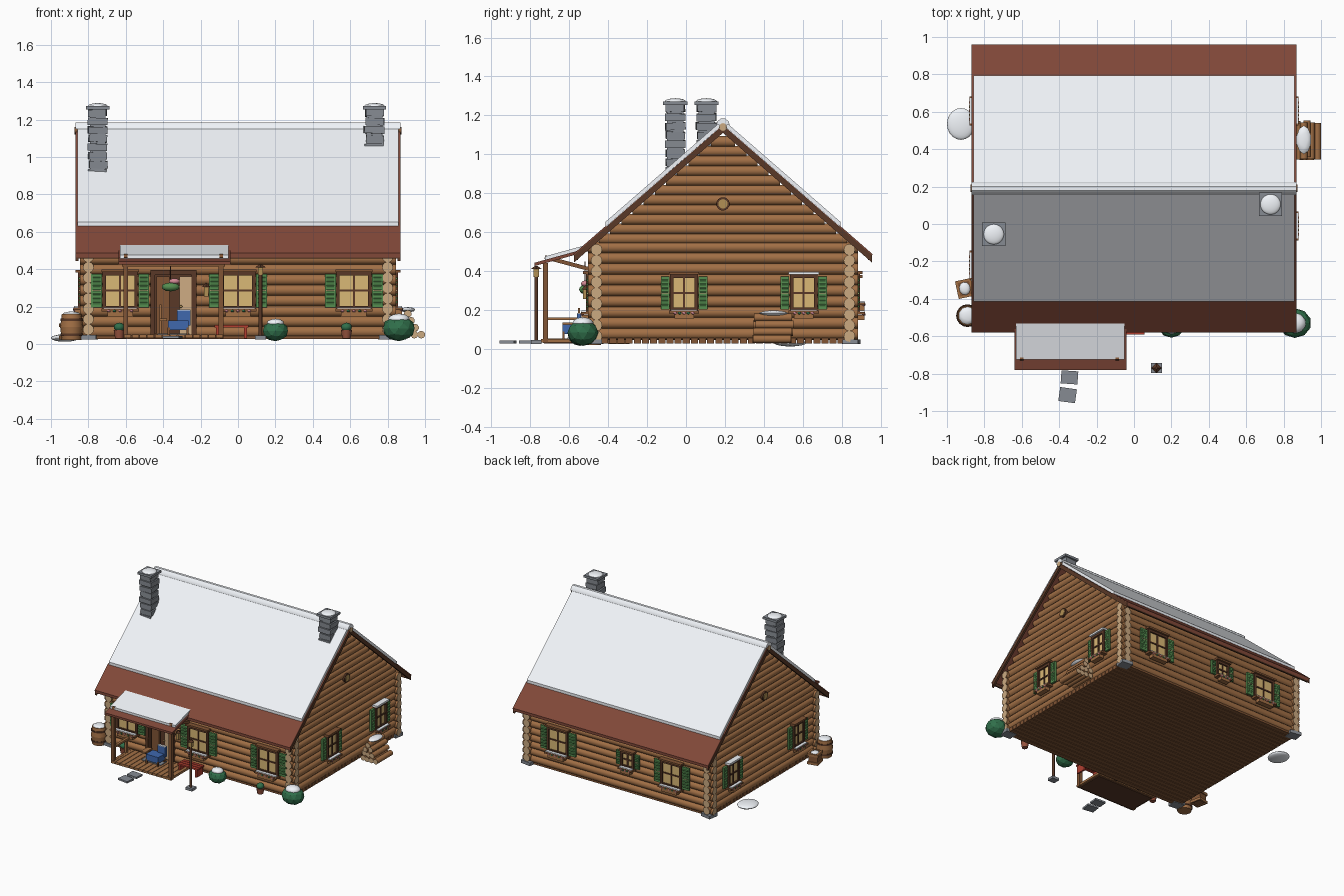
import bpy, bmesh, random
from math import radians, pi
from mathutils import Matrix, Vector, Euler

if "Cube" in bpy.data.objects:
    bpy.data.objects.remove(bpy.data.objects["Cube"])
random.seed(4)

COL = dict(log=(.36, .16, .06), end=(.60, .40, .22), roof=(.22, .065, .04), snow=(.88, .91, .95),
           dark=(.10, .04, .02), trim=(.22, .09, .035), glass=(.70, .48, .18), green=(.09, .27, .08),
           bush=(.03, .16, .07), stone=(.24, .26, .29), red=(.45, .05, .03), blue=(.05, .14, .42),
           pot=(.32, .09, .05), pink=(.65, .25, .3), gold=(.45, .28, .09), black=(.02, .015, .012))
MATS = {}
for k, c in COL.items():
    MATS[k] = bpy.data.materials.new(k)
    MATS[k].diffuse_color = (*c, 1)


class Part:
    """Collects primitives into one named mesh object."""
    def __init__(self, name, loc=(0, 0, 0), rz=0):
        self.name, self.bm, self.mats = name, bmesh.new(), []
        self.m = Matrix.Translation(loc) @ Matrix.Rotation(radians(rz), 4, 'Z')

    def idx(self, mat):
        if mat not in self.mats:
            self.mats.append(mat)
        return self.mats.index(mat)

    def paint(self, verts, mat):
        i = self.idx(mat)
        faces = {f for v in verts for f in v.link_faces}
        for f in faces:
            f.material_index = i
        return faces

    def box(self, c, s, mat, rot=(0, 0, 0)):
        m = Matrix.Translation(c) @ Euler([radians(a) for a in rot]).to_matrix().to_4x4() @ Matrix.Diagonal((*s, 1))
        self.paint(bmesh.ops.create_cube(self.bm, size=1, matrix=m)['verts'], mat)
        return self

    def span(self, x, y, z, mat):
        return self.box([(a[0] + a[1]) / 2 for a in (x, y, z)], [a[1] - a[0] for a in (x, y, z)], mat)

    def cyl(self, p, q, r, mat, end=None, r2=None, n=12):
        p, q = Vector(p), Vector(q)
        d = q - p
        m = Matrix.Translation((p + q) / 2) @ d.to_track_quat('Z', 'Y').to_matrix().to_4x4()
        vs = bmesh.ops.create_cone(self.bm, cap_ends=True, segments=n, radius1=r, radius2=r if r2 is None else r2,
                                   depth=d.length, matrix=m)['verts']
        for f in self.paint(vs, mat):
            if end and len(f.verts) > 4:
                f.material_index = self.idx(end)
        return self

    def ball(self, c, s, mat, sub=2):
        m = Matrix.Translation(c) @ Matrix.Diagonal((*s, 1))
        self.paint(bmesh.ops.create_icosphere(self.bm, subdivisions=sub, radius=1, matrix=m)['verts'], mat)
        return self

    def prism(self, prof, x0, x1, mat):
        a, b = [[self.bm.verts.new((x, *p)) for p in prof] for x in (x0, x1)]
        n = len(prof)
        self.bm.faces.new(a), self.bm.faces.new(b[::-1])
        for i in range(n):
            self.bm.faces.new((a[i], b[i], b[(i + 1) % n], a[(i + 1) % n]))
        self.paint(a + b, mat)
        return self

    def done(self, smooth=True):
        bmesh.ops.recalc_face_normals(self.bm, faces=self.bm.faces)
        me = bpy.data.meshes.new(self.name)
        self.bm.to_mesh(me)
        for k in self.mats:
            me.materials.append(MATS[k])
        ob = bpy.data.objects.new(self.name, me)
        ob.matrix_world = self.m
        bpy.context.collection.objects.link(ob)
        if smooth:
            ob.select_set(True)
            bpy.context.view_layer.objects.active = ob


YC, RIDGE, SL = .19, 1.15, .87
# log walls, with the front ones split around the doorway
R, ST = .0295, .0555
walls = Part('log_walls')
for i in range(9):
    z = .065 + i * ST
    for y in (-.46, .84):
        runs = [(-.845, -.45), (-.24, .845)] if y < 0 and z < .37 else [(-.845, .845)]
        for a, b in runs:
            walls.cyl((a, y, z), (b, y, z), R, 'log', 'end')
    for x in (-.80, .80):
        walls.cyl((x, -.505, z + .012), (x, .885, z + .012), R, 'log', 'end')
walls.done()
# stepped gable logs
gable = Part('gable_logs')
for i in range(11):
    z = .565 + i * .05
    h = (RIDGE - z) / SL - .035
    for x in (-.80, .80):
        gable.cyl((x, YC - h, z), (x, YC + h, z), .028, 'log', 'end')
gable.done()
# floor planks and corner stones
floor = Part('floor_planks')
for i in range(32):
    y = -.46 + i * 1.30 / 31
    floor.box((0, y, .042), (1.64, .036, .03), 'trim')
floor.span((-.79, .79), (-.45, .83), (.045, .055), 'dark').done()
stones = Part('corner_stones')
for x in (-.80, .80):
    for y in (-.47, .85):
        stones.box((x, y, .036), (.09, .08, .025), 'stone', (0, 0, random.uniform(-12, 12)))
stones.done()


# main roof, snow blanket, bargeboards and eave lips
def slab(y0, y1, off, th, s):
    f = lambda y, o: (YC + s * y, RIDGE - SL * y + o)
    return [f(y0, off), f(y1, off), f(y1, off + th), f(y0, off + th)]


roof, snow = Part('roof'), Part('roof_snow')
for s in (-1, 1):
    roof.prism(slab(0, .765, -.022, .022, s), -.865, .865, 'roof')
    roof.prism(slab(.60, .770, 0, .006, s), -.868, .868, 'roof')
    snow.prism(slab(0, .605, .001, .027, s), -.858, .858, 'snow')
    roof.box((0, YC + s * .752, .475), (1.72, .012, .035), 'dark')
    for x in (-.86, .86):
        roof.prism(slab(0, .765, -.04, .038, s), x - .008, x + .008, 'dark')
roof.cyl((-.875, YC, 1.14), (.875, YC, 1.14), .02, 'trim', 'end').done()
snow.prism([(YC - .034, 1.15), (YC - .03, 1.168), (YC - .01, 1.185), (YC + .01, 1.185), (YC + .03, 1.168),
            (YC + .034, 1.15)], -.87, .87, 'snow').done()
# stone chimneys
for name, x, y in (('left_chimney', -.75, -.055), ('right_chimney', .73, .105)):
    c = Part(name)
    c.span((x - .042, x + .042), (y - .042, y + .042), (.84, 1.25), 'stone')
    for i in range(9):
        w = random.uniform(.094, .108)
        c.box((x + random.uniform(-.003, .003), y, .868 + i * .046), (w, w, .038), 'stone',
              (random.uniform(-3, 3), random.uniform(-3, 3), random.uniform(-4, 4)))
    c.box((x, y, 1.263), (.125, .125, .018), 'stone')
    c.ball((x, y, 1.27), (.055, .055, .018), 'snow', 3).done()


# shuttered windows: local -y points out of the wall
def window(name, loc, rz, w=.17, h=.18, sw=.058, cap='trim'):
    p = Part(name, loc, rz)
    p.box((0, -.004, 0), (w, .02, h), 'glass')
    for s in (-1, 1):
        p.box((s * w / 2, -.012, 0), (.018, .03, h + .01), 'dark')
        p.box((0, -.012, s * h / 2), (w + .018, .03, .018), 'dark')
        sx = s * (w / 2 + .012 + sw / 2)
        p.box((sx, -.01, 0), (sw, .016, h), 'green')
        for i in range(7):
            p.box((sx, -.02, (i - 3) * h / 8), (sw * .7, .008, h * .06), 'green', (25, 0, 0))
        p.box((sx, -.02, 0), (sw * .8, .009, .006), 'end')
    p.box((0, -.016, 0), (.01, .01, h), 'dark').box((0, -.016, 0), (w, .01, .01), 'dark')
    p.box((0, -.018, h / 2 + .017), (w + .03, .045, .014), cap)
    p.box((0, -.024, -h / 2 - .013), (w + .03, .055, .014), 'trim')
    p.box((0, -.024, -h / 2 - .003), (w + .01, .05, .008), 'snow')
    p.box((0, -.03, -h / 2 - .034), (w * .8, .04, .026), 'log')
    for i in range(5):
        p.ball(((i - 2) * w * .18, -.046, -h / 2 - .018), (.012, .01, .010), 'bush' if i % 2 else 'pink', 1)
    p.done()


for i, x in enumerate((-.63, 0, .62)):
    window(f'front_window_{i}', (x, -.488, .285), 0)
for x, w, h, z, sw in ((.52, .17, .18, .285, .058), (-.10, .10, .11, .30, .04), (-.49, .17, .18, .285, .058)):
    window('back_window', (x, .868, z), 180, w, h, sw)
for i, y in enumerate((-.01, .605)):
    window(f'right_window_{i}', (.828, y, .287), 90, .125, .17, .045, 'snow' if i else 'trim')
for i, y in enumerate((-.22, .605)):
    window(f'left_window_{i}', (-.828, y, .287), -90, .125, .17, .045, 'snow' if i else 'trim')
for s in (-1, 1):
    Part('round_gable_window').cyl((s * .81, YC, .745), (s * .838, YC, .745), .034, 'dark', n=24).cyl(
        (s * .81, YC, .745), (s * .842, YC, .745), .024, 'gold', n=24).done()

# doorway with half-open door, plant and wall lantern
d = Part('doorway').span((-.45, -.24), (-.45, -.44), (.04, .38), 'dark')
for x in (-.455, -.235):
    d.box((x, -.475, .21), (.025, .06, .35), 'dark')
d.box((-.345, -.475, .382), (.245, .06, .025), 'dark').done()
Part('door_leaf').box((-.275, -.485, .205), (.075, .02, .31), 'end', (0, 0, -12)).box(
    (-.40, -.47, .205), (.07, .02, .31), 'trim').ball((-.305, -.505, .2), (.008,) * 3, 'gold').done()
Part('hanging_plant').ball((-.36, -.52, .305), (.05, .03, .024), 'green').ball(
    (-.34, -.52, .335), (.03, .02, .016), 'pink').cyl((-.36, -.52, .31), (-.36, -.52, .45), .003, 'dark').done()
Part('wall_lantern').box((-.17, -.515, .28), (.024, .03, .05), 'gold').cyl(
    (-.17, -.515, .305), (-.17, -.515, .325), .022, 'dark', r2=.004, n=4).box((-.17, -.495, .31), (.01, .04, .01), 'dark').done()

# porch deck, posts, rail and snowy roof
deck = Part('porch_deck')
for i in range(13):
    deck.box((-.59 + i * .041, -.62, .042), (.037, .25, .018), 'log')
deck.box((-.345, -.62, .03), (.5, .22, .008), 'dark').box((-.345, -.57, .054), (.17, .08, .006), 'stone').done()
posts = Part('porch_posts')
for x in (-.60, -.09):
    posts.span((x - .013, x + .013), (-.735, -.709), (.03, .44), 'trim')
    posts.box((x, -.61, .44), (.02, .24, .02), 'trim', (-15, 0, 0))
posts.span((-.62, -.07), (-.735, -.709), (.415, .44), 'trim').done()
rail = Part('porch_rail')
for z in (.045, .155):
    rail.box((-.60, -.61, z), (.02, .22, .014), 'log')
rail.box((-.60, -.56, .10), (.018, .018, .11), 'log').done()
Part('porch_roof').prism([(-.49, .505), (-.78, .425), (-.78, .442), (-.49, .522)], -.64, -.04, 'roof').done()
Part('porch_snow').prism([(-.53, .511), (-.725, .457), (-.725, .475), (-.53, .529)], -.63, -.05, 'snow').done()
# porch chair with blanket, red bench
chair = Part('porch_chair').box((-.32, -.59, .10), (.11, .09, .05), 'blue').box((-.29, -.55, .14), (.07, .02, .08), 'blue')
chair.box((-.29, -.55, .182), (.07, .02, .006), 'snow')
for x in (-.37, -.27):
    for y in (-.63, -.55):
        chair.box((x, y, .068), (.012, .012, .04), 'trim')
chair.box((-.40, -.59, .13), (.04, .09, .012), 'log').box((-.415, -.55, .13), (.012, .012, .16), 'log').done()
bench = Part('red_bench')
for y in (-.58, -.55, -.52):
    bench.box((-.035, y, .095), (.18, .024, .012), 'red')
for x in (-.11, .04):
    bench.box((x, -.55, .06), (.014, .08, .06), 'red')
bench.done()

# lamp post and stepping stones
lamp = Part('lamp_post').box((.12, -.77, .035), (.06, .055, .02), 'stone').cyl((.12, -.77, .03), (.12, -.77, .37), .010, 'dark')
lamp.box((.12, -.77, .39), (.028, .028, .042), 'gold').cyl((.12, -.77, .41), (.12, -.77, .425), .028, 'dark', r2=.008, n=4).done()
Part('stepping_stones').box((-.345, -.82, .035), (.09, .07, .014), 'stone', (0, 0, -4)).box(
    (-.355, -.915, .035), (.09, .075, .014), 'stone', (0, 0, -8)).done()
# bushes and flower pots
for x, y, r, h in ((.20, -.545, .07, .055), (.86, -.53, .088, .068)):
    Part('bush').ball((x, y, .015 + h), (r, r * .9, h), 'bush').done(False)
    Part('bush_snow').ball((x, y, .02 + h * 1.65), (r * .68, r * .62, h * .45), 'snow').done()
for x in (-.635, .58):
    Part('flower_pot').cyl((x, -.545, .03), (x, -.545, .075), .022, 'pot', r2=.03).ball(
        (x, -.545, .09), (.03, .03, .024), 'bush').done()
# barrel, crate, snow drift
b = Part('barrel')
for z0, z1, r0, r1 in ((.02, .09, .052, .061), (.09, .16, .061, .052)):
    b.cyl((-.89, -.49, z0), (-.89, -.49, z1), r0, 'log', r2=r1, n=16)
for z in (.05, .13):
    b.cyl((-.89, -.49, z - .006), (-.89, -.49, z + .006), .06, 'dark', n=16)
b.ball((-.89, -.49, .16), (.048, .048, .014), 'snow').done()
c = Part('crate', (-.905, -.345, 0), 12).box((0, 0, .068), (.07, .08, .075), 'trim')
for s in (-1, 1):
    for z in (.035, .10):
        c.box((0, s * .042, z), (.085, .012, .02), 'log').box((s * .037, 0, z), (.012, .09, .02), 'log')
c.ball((0, 0, .105), (.03, .035, .012), 'snow').done()
Part('snow_drift').ball((-.925, .535, .032), (.075, .085, .02), 'snow', 3).done()
# stacked firewood
w = Part('firewood')
for k, row in enumerate(((.867, .905, .943, .98), (.872, .91, .947), (.888, .925), (.908,))):
    for x in row:
        e = random.uniform(-.008, .008)
        w.cyl((x, .35 + e, .05 + k * .037), (x, .545 + e, .05 + k * .037), .0205, 'log', 'end', n=10)
w.ball((.908, .45, .183), (.04, .075, .014), 'snow').done()

bpy.ops.object.shade_smooth_by_angle(angle=radians(38))

for m in bpy.data.materials:
    if m.users and not m.is_grease_pencil:
        m.use_nodes = True
        m.node_tree.nodes["Principled BSDF"].inputs["Base Color"].default_value = m.diffuse_color
